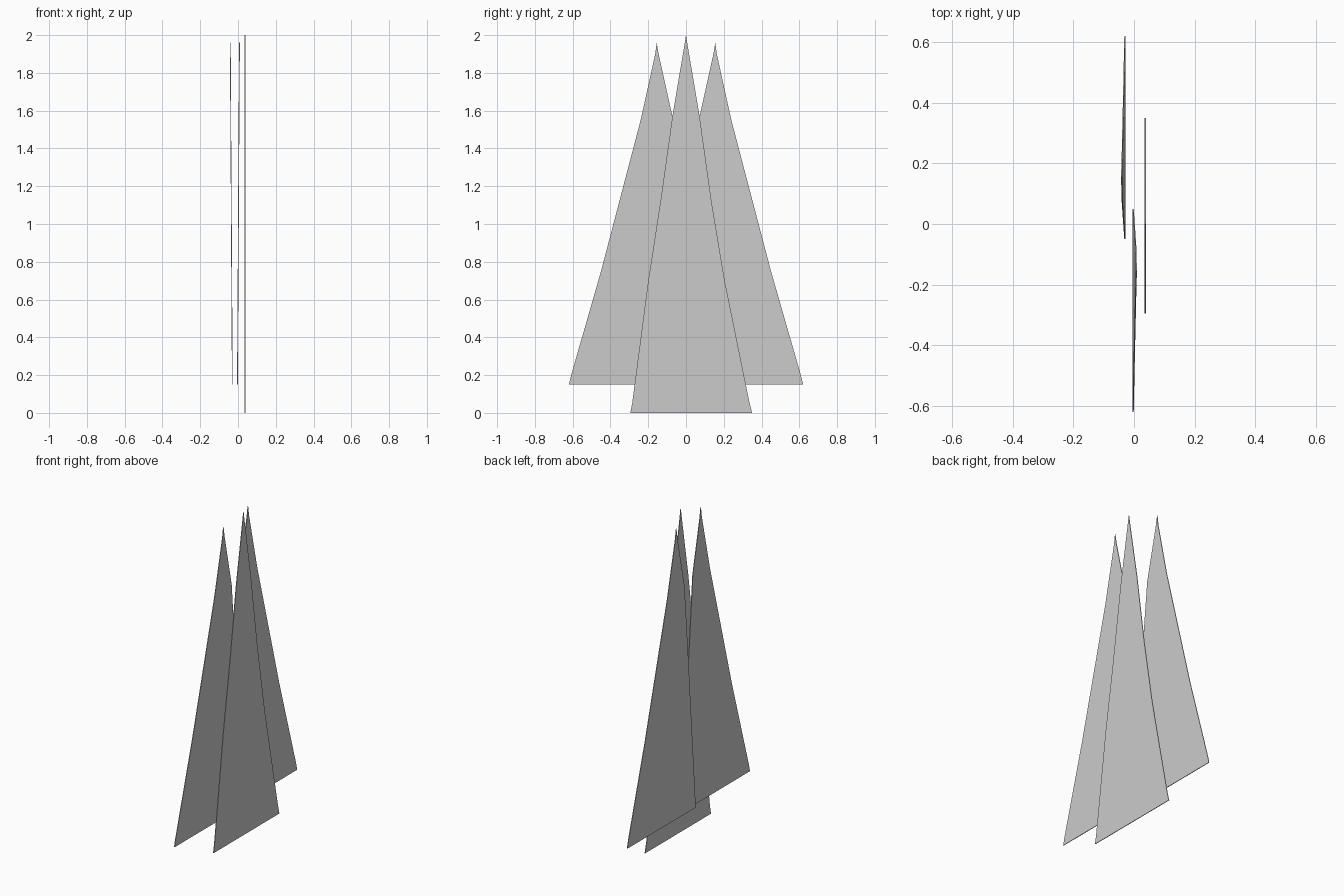
import bpy, bmesh

if "Cube" in bpy.data.objects:
    bpy.data.objects.remove(bpy.data.objects["Cube"])

THICK = 0.004


def panel(name, outline, x_base, tilt=0.0, z_base=0.15):
    """Thin sheet from a (y, z) outline, leaning slightly in x with height."""
    bm = bmesh.new()
    verts = [bm.verts.new((x_base + tilt * (z - z_base) - THICK / 2, y, z))
             for y, z in outline]
    face = bm.faces.new(verts)
    ext = bmesh.ops.extrude_face_region(bm, geom=[face])
    moved = [g for g in ext["geom"] if isinstance(g, bmesh.types.BMVert)]
    bmesh.ops.translate(bm, verts=moved, vec=(THICK, 0, 0))
    bmesh.ops.recalc_face_normals(bm, faces=bm.faces)
    mesh = bpy.data.meshes.new(name)
    bm.to_mesh(mesh)
    bm.free()
    obj = bpy.data.objects.new(name, mesh)
    bpy.context.collection.objects.link(obj)
    return obj


# Tall centre panel
centre = [(-0.295, 0), (0.35, 0), (0.335, 0.06), (0.205, 0.70), (0.135, 1.12),
          (0.072, 1.57), (0.008, 1.95), (0, 2.0), (-0.008, 1.95),
          (-0.072, 1.57), (-0.135, 1.12), (-0.2, 0.70), (-0.285, 0.05)]
panel("centre_panel", centre, 0.037)

# Side panels: same outline mirrored in y, leaning opposite ways
side = [(-0.05, 0.15), (0.62, 0.15), (0.608, 0.20), (0.45, 0.75),
        (0.24, 1.55), (0.163, 1.90), (0.155, 1.96), (0.145, 1.90),
        (0.072, 1.57), (0.03, 1.10)]
panel("back_side_panel", side, -0.03, -0.006)
panel("front_side_panel", [(-y, z) for y, z in side], -0.003, 0.006)
